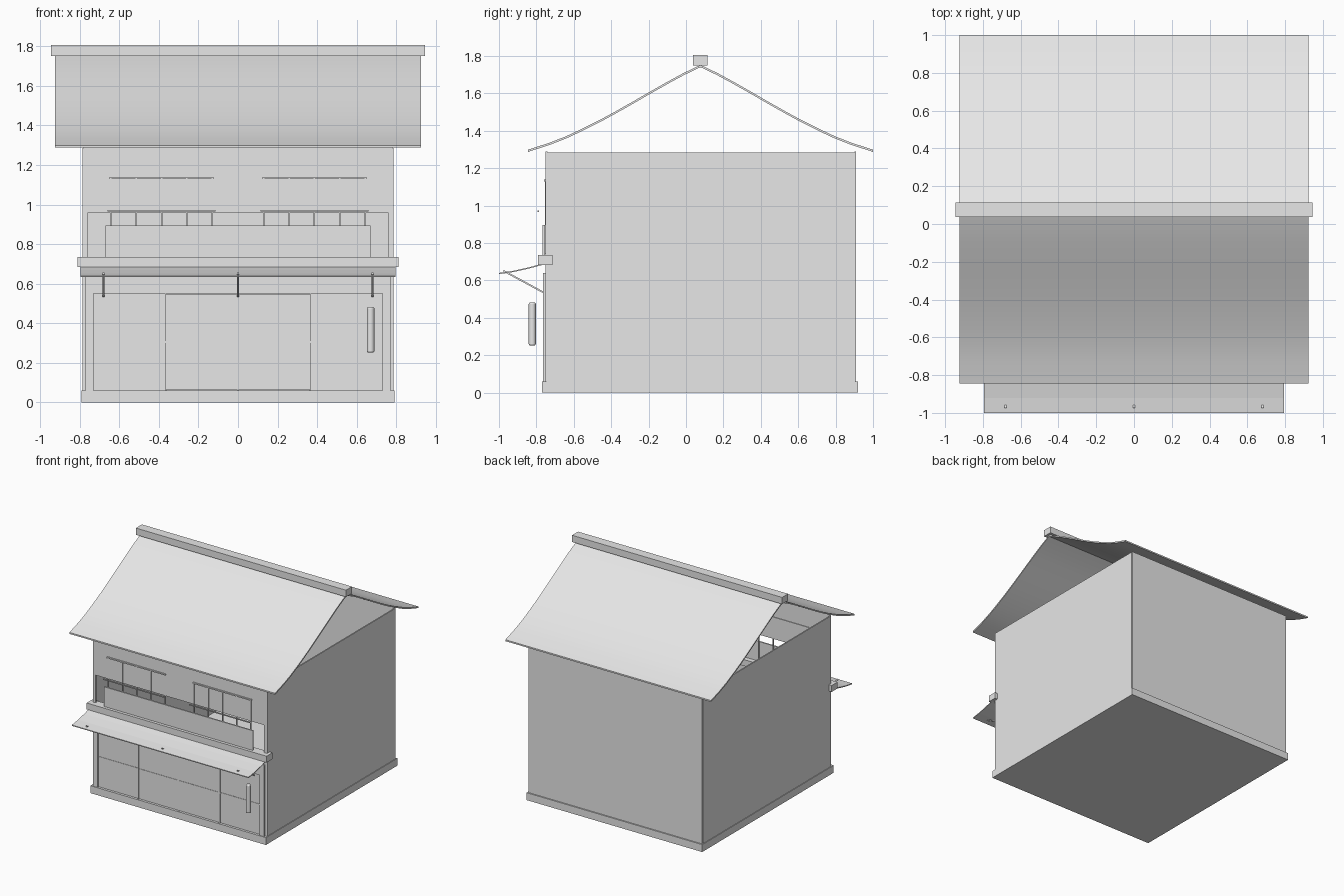
import bpy, math

if "Cube" in bpy.data.objects:
    bpy.data.objects.remove(bpy.data.objects["Cube"])

grey = bpy.data.materials.new("plain_grey")
grey.diffuse_color = (0.8, 0.8, 0.8, 1)
grey.use_nodes = True
grey.node_tree.nodes["Principled BSDF"].inputs["Base Color"].default_value = grey.diffuse_color


def mesh(name, verts, faces):
    me = bpy.data.meshes.new(name)
    me.from_pydata(verts, [], faces)
    me.materials.append(grey)
    ob = bpy.data.objects.new(name, me)
    bpy.context.collection.objects.link(ob)
    return ob


def box(name, x0, x1, y0, y1, z0, z1):
    v = [(x, y, z) for x in (x0, x1) for y in (y0, y1) for z in (z0, z1)]
    f = [(0, 1, 3, 2), (4, 6, 7, 5), (0, 4, 5, 1), (2, 3, 7, 6), (0, 2, 6, 4), (1, 5, 7, 3)]
    return mesh(name, v, f)


def sheet(name, path, half, thick):
    """Extrude a (y, z) path along x as a thin sheet hanging below the path."""
    loop = path + [(y, z - thick) for y, z in reversed(path)]
    n, m = len(loop), len(path)
    v = [(s * half, y, z) for s in (-1, 1) for y, z in loop]
    f = [(i, (i + 1) % n, (i + 1) % n + n, i + n) for i in range(n)]
    for i in range(m - 1):
        a, b, c, d = i, i + 1, n - 2 - i, n - 1 - i
        f += [(d, c, b, a), (a + n, b + n, c + n, d + n)]
    return mesh(name, v, f)


# base slab and thin open-topped shell
box("base", -0.79, 0.79, -0.77, 0.92, 0, 0.06)
box("back_wall", -0.78, 0.78, 0.9, 0.91, 0.06, 1.29)
for side, s in (("left", -1), ("right", 1)):
    a, b = sorted((s * 0.775, s * 0.785))
    box(side + "_wall", a, b, -0.745, 0.903, 0.06, 1.285)

# front wall around the long upper opening
F0, F1 = -0.75, -0.74
box("front_wall_upper", -0.78, 0.78, F0, F1, 0.96, 1.29)
box("front_wall_lower", -0.78, 0.78, F0, F1, 0.06, 0.73)
for s in (-1, 1):
    a, b = sorted((s * 0.757, s * 0.78))
    box("front_wall_jamb", a, b, F0, F1, 0.73, 0.96)
box("balcony_panel", -0.67, 0.67, -0.766, -0.755, 0.7, 0.895)

# window rails and upright bars
for c in (-0.386, 0.386):
    box("window_top_rail", c - 0.263, c + 0.263, -0.76, -0.735, 1.13, 1.14)
    box("window_low_rail", c - 0.273, c + 0.273, -0.793, -0.785, 0.965, 0.973)
    for i in range(5):
        x = c + (i - 2) * 0.128
        box("window_bar", x - 0.004, x + 0.004, -0.754, -0.746, 0.74, 1.13)

# door surround, sliding doors and glazing strips
for s in (-1, 1):
    a, b = sorted((s * 0.73, s * 0.77))
    box("door_post", a, b, -0.765, F0, 0.06, 0.64)
box("door_lintel", -0.73, 0.73, -0.765, F0, 0.55, 0.64)
for i in range(4):
    x = -0.73 + i * 0.365
    y = -0.758 if i in (1, 2) else -0.754
    box("sliding_door", x + 0.003, x + 0.362, y, F0, 0.065, 0.545)
    box("door_mid_rail", x + 0.003, x + 0.362, y - 0.003, y, 0.3, 0.31)
for x in (-0.365, 0, 0.365):
    box("door_divider", x - 0.005, x + 0.005, -0.762, F0, 0.06, 0.55)

# beam, awning and its slanted struts
box("awning_beam", -0.81, 0.81, -0.79, -0.715, 0.683, 0.735)
sheet("awning", [(-1.0, 0.64), (-0.92, 0.652), (-0.84, 0.67), (-0.765, 0.69)], 0.795, 0.007)
for x in (-0.68, 0, 0.68):
    sheet("awning_strut", [(-0.975, 0.656), (-0.765, 0.542)], 0.005, 0.01).location.x = x

# hanging cylinder beside the door
bpy.ops.mesh.primitive_cylinder_add(vertices=24, radius=0.019, depth=0.23,
                                    location=(0.67, -0.822, 0.367))
lamp = bpy.context.object
lamp.name = "hanging_cylinder"
lamp.data.materials.append(grey)
bev = lamp.modifiers.new("round_ends", "BEVEL")
bev.width, bev.segments, bev.limit_method = 0.008, 3, "ANGLE"
bpy.ops.object.shade_smooth_by_angle(angle=math.radians(40))

# curved gable roof, one smooth sheet per slope, and ridge cap
RIDGE = 0.0775
prof = [(0.0, 1.752), (0.09, 1.709), (0.18, 1.66), (0.27, 1.609), (0.36, 1.557), (0.45, 1.506),
        (0.54, 1.457), (0.63, 1.412), (0.72, 1.37), (0.81, 1.335), (0.9225, 1.299)]
for name, s in (("front_roof", -1), ("back_roof", 1)):
    path = [(RIDGE + s * d, z) for d, z in prof]
    ob = sheet(name, path[::-1] if s < 0 else path, 0.925, 0.012)
    bpy.ops.object.select_all(action="DESELECT")
    ob.select_set(True)
    bpy.context.view_layer.objects.active = ob
    bpy.ops.object.shade_smooth_by_angle(angle=math.radians(30))
box("ridge_cap", -0.945, 0.945, 0.038, 0.115, 1.75, 1.805)

# consistent outward normals
import bmesh
for ob in bpy.data.objects:
    bm = bmesh.new()
    bm.from_mesh(ob.data)
    bmesh.ops.recalc_face_normals(bm, faces=bm.faces)
    bm.to_mesh(ob.data)
    bm.free()
